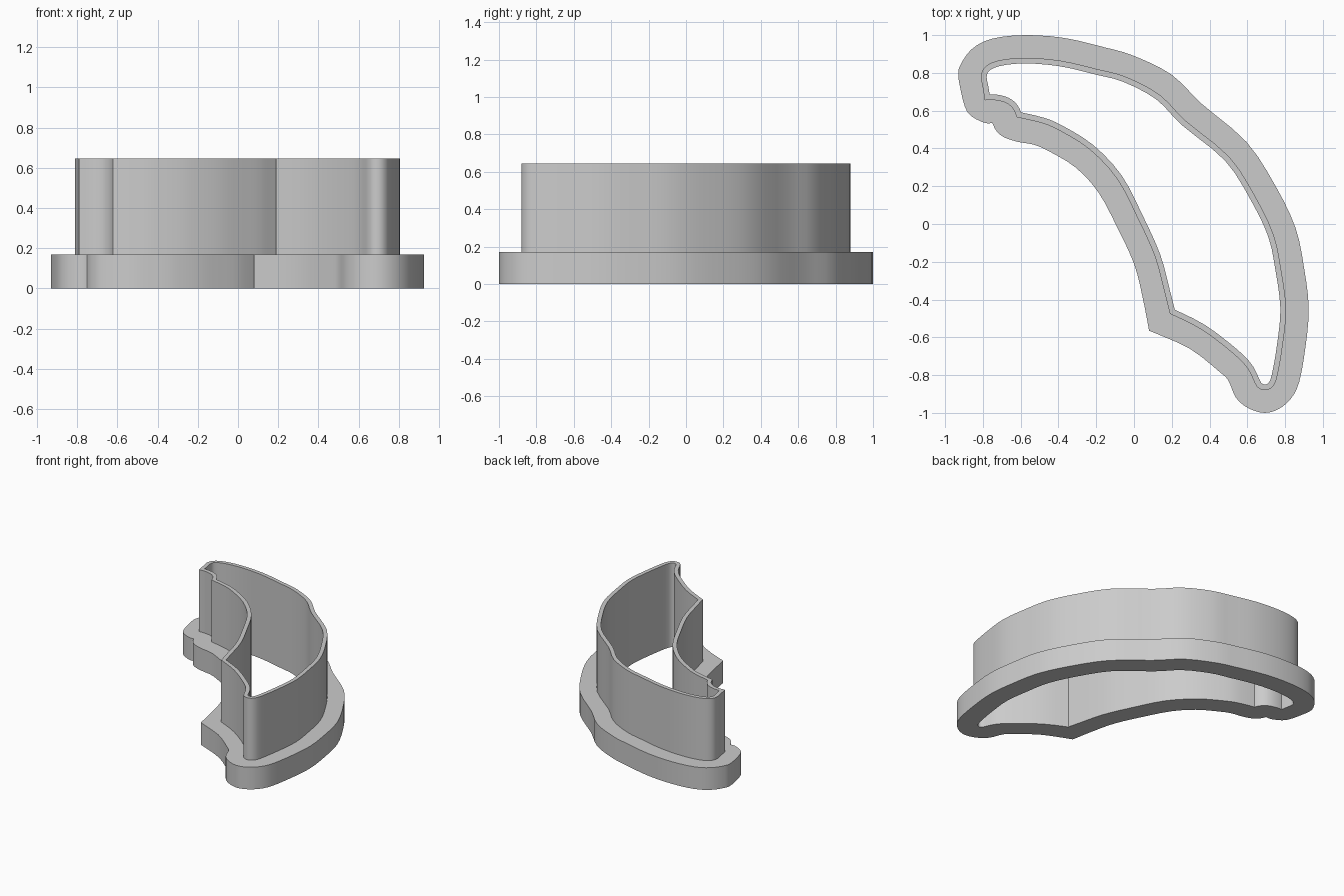
import bpy
import bmesh
from mathutils import Vector

# Main dimensions
FLANGE_TOP = 0.17
RIM_TOP = 0.645
WALL_THICKNESS = 0.03
UNIT = 0.01  # outline points are given in hundredths

# Wall outline, as smooth runs that meet at sharp corners
wall_runs = [
    # left end, long back arc, rounded tip and lower edge
    [(-79, 65.5), (-80, 72), (-81, 78), (-79, 83), (-72, 86.5), (-58, 88),
     (-39, 86.5), (-19.5, 82), (-4.5, 78), (13.5, 68.5), (27.5, 54.5),
     (50.5, 35.5), (64.5, 14), (74, -6), (78, -25), (80.5, -44.5),
     (79, -62), (76, -80), (73.5, -86), (69.5, -88), (65, -86),
     (60.5, -77), (53, -69), (36, -56), (19, -47.5)],
    # concave front arc
    [(19, -47.5), (16, -35.5), (11, -17), (1.5, 4), (-9, 24), (-23.5, 39.5),
     (-39.5, 49.5), (-49, 53.5), (-62, 56.5)],
    # small bump
    [(-62, 56.5), (-64, 61), (-67.5, 64), (-73, 65.5), (-79, 65.5)],
]

# Flange outline
flange_runs = [
    [(-75, 53.5), (-79, 53.5), (-86, 57), (-89.5, 62), (-92, 72), (-93, 79),
     (-92, 84), (-86, 92.5), (-75.5, 98), (-58, 100), (-37, 98.5),
     (-15.5, 93.5), (0, 89), (20, 79), (36, 63.5), (59.5, 43.5), (75, 20),
     (85.5, -2), (90, -23), (92.5, -44), (91, -63.5), (87.5, -83.5),
     (83, -92.5), (76.5, -98), (69, -100), (60.5, -97.5), (54, -92),
     (50, -83), (45.5, -78.5), (29.5, -66), (8, -56.5)],
    [(8, -56.5), (4.5, -38.5), (0, -21), (-9, -1.5), (-19, 17), (-31, 30),
     (-45, 38.5), (-53, 42), (-61.5, 43.5), (-69, 46), (-73, 49.5),
     (-75, 53.5)],
]


def smooth_run(points, steps=3):
    """Points along a spline through the run, without its last point."""
    pts = [Vector(p) * UNIT for p in points]
    padded = [pts[0]] + pts + [pts[-1]]
    result = []
    for before, start, end, after in zip(padded, padded[1:], padded[2:], padded[3:]):
        for i in range(steps):
            t = i / steps
            slope_a, slope_b = (end - before) / 2, (after - start) / 2
            result.append(start * (2 * t**3 - 3 * t**2 + 1) + slope_a * (t**3 - 2 * t**2 + t)
                          + end * (3 * t**2 - 2 * t**3) + slope_b * (t**3 - t**2))
    return result


def outline(runs):
    return [point for run in runs for point in smooth_run(run)]


def inset(loop, distance):
    """Move a clockwise loop inwards by a constant distance."""
    result = []
    for i, point in enumerate(loop):
        a = (point - loop[i - 1]).normalized()
        b = (loop[(i + 1) % len(loop)] - point).normalized()
        normal_a, normal_b = Vector((a.y, -a.x)), Vector((b.y, -b.x))
        result.append(point + (normal_a + normal_b) * distance / (1 + a.dot(b)))
    return result


def add_ring(bm, loop, z):
    return [bm.verts.new((p.x, p.y, z)) for p in loop]


def add_side(bm, low, high):
    """Vertical band between two rings of the same outline."""
    for i in range(len(low)):
        bm.faces.new((low[i - 1], low[i], high[i], high[i - 1]))


def add_cap(bm, *rings):
    """Flat face between an outer ring and the ring inside it."""
    edges = []
    for ring in rings:
        for i in range(len(ring)):
            pair = (ring[i - 1], ring[i])
            edges.append(bm.edges.get(pair) or bm.edges.new(pair))
    bmesh.ops.triangle_fill(bm, use_beauty=True, use_dissolve=False, edges=edges)


cube = bpy.data.objects.get("Cube")
if cube:
    bpy.data.objects.remove(cube, do_unlink=True)

# Outlines
flange_loop = outline(flange_runs)
wall_loop = outline(wall_runs)
hole_loop = inset(wall_loop, WALL_THICKNESS)

# Flange, wall and through hole as one closed shell
bm = bmesh.new()
flange_low = add_ring(bm, flange_loop, 0)
flange_high = add_ring(bm, flange_loop, FLANGE_TOP)
wall_low = add_ring(bm, wall_loop, FLANGE_TOP)
wall_high = add_ring(bm, wall_loop, RIM_TOP)
hole_low = add_ring(bm, hole_loop, 0)
hole_high = add_ring(bm, hole_loop, RIM_TOP)

add_side(bm, flange_low, flange_high)
add_side(bm, wall_low, wall_high)
add_side(bm, hole_low, hole_high)
add_cap(bm, flange_low, hole_low)
add_cap(bm, flange_high, wall_low)
add_side(bm, wall_high, hole_high)
bmesh.ops.recalc_face_normals(bm, faces=bm.faces[:])

mesh = bpy.data.meshes.new("curved_cutter")
bm.to_mesh(mesh)
bm.free()
cutter = bpy.data.objects.new("curved_cutter", mesh)
bpy.context.collection.objects.link(cutter)

# Plain grey material
grey = bpy.data.materials.new("light_grey")
grey.use_nodes = True
colour = (0.6, 0.6, 0.6, 1)
grey.diffuse_color = colour
grey.node_tree.nodes["Principled BSDF"].inputs["Base Color"].default_value = colour
mesh.materials.append(grey)

# Smooth the curved walls, keep the rims and corners sharp
bpy.ops.object.select_all(action="DESELECT")
cutter.select_set(True)
bpy.context.view_layer.objects.active = cutter
bpy.ops.object.shade_smooth_by_angle(angle=0.5)
